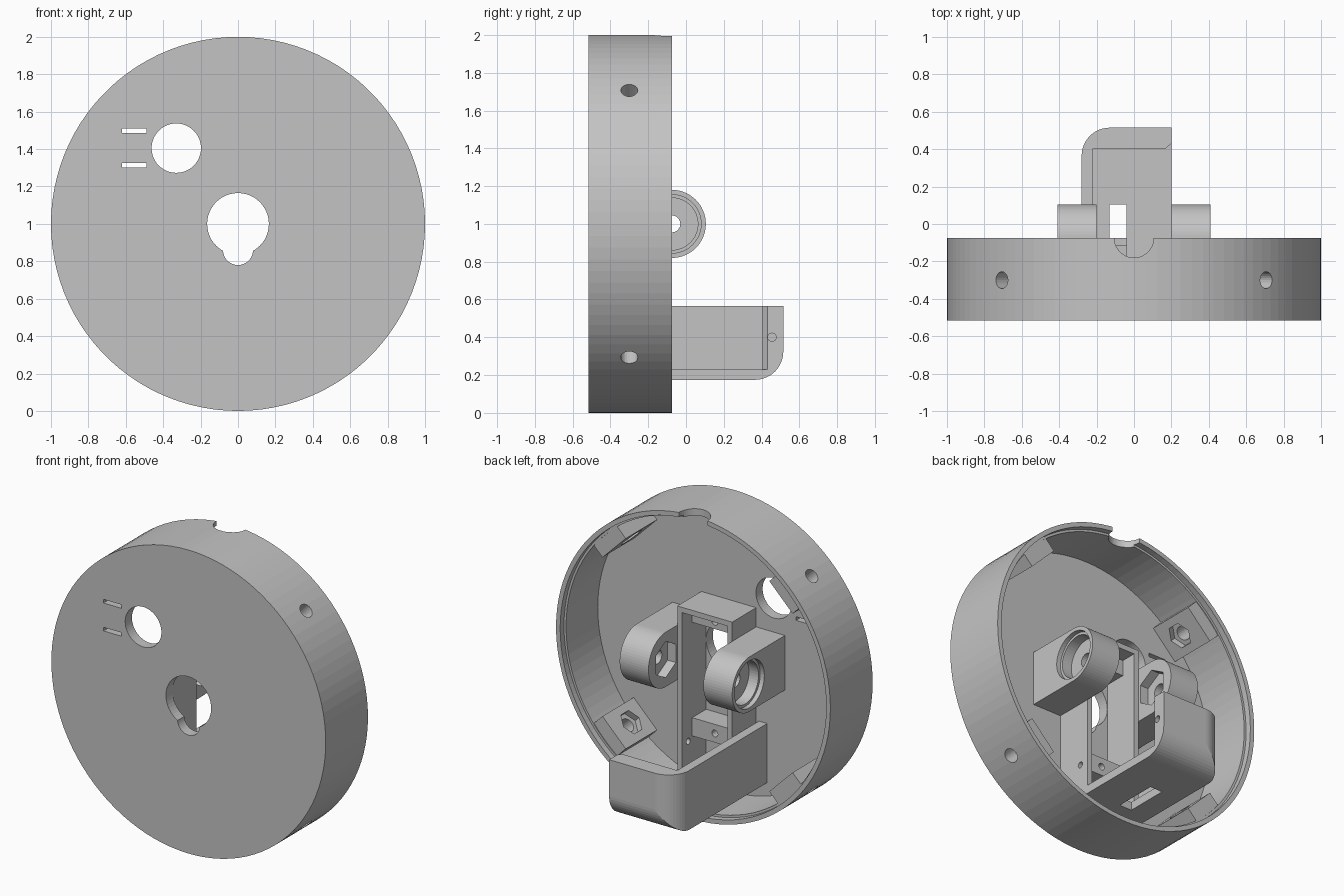
import bpy, bmesh
from math import cos, sin, pi, radians
from mathutils import Matrix, Vector

if "Cube" in bpy.data.objects:
    bpy.data.objects.remove(bpy.data.objects["Cube"])

grey = bpy.data.materials.new("plain_grey")
grey.use_nodes = True
GREY = (0.55, 0.55, 0.55, 1)
grey.diffuse_color = GREY
grey.node_tree.nodes["Principled BSDF"].inputs["Base Color"].default_value = GREY

FRONT, PLATE, BACK = -0.515, -0.445, -0.075   # main depths along y
MID = Vector((0, 0, 1))                       # centre of the housing


def circle(u, v, r, n=48, start=0.0, sweep=2 * pi):
    closed = abs(sweep - 2 * pi) < 1e-6
    steps = n if closed else n - 1
    return [(u + r * cos(start + sweep * i / steps),
             v + r * sin(start + sweep * i / steps)) for i in range(n)]


def rect(u0, u1, v0, v1):
    return [(u0, v0), (u1, v0), (u1, v1), (u0, v1)]


def prism(name, pts, axis, lo, hi, turn=0):
    """Extrude a 2D outline along an axis, then turn it about the housing axis."""
    place = {"X": lambda u, v, w: (w, u, v),
             "Y": lambda u, v, w: (u, w, v),
             "Z": lambda u, v, w: (u, v, w)}[axis]
    bm = bmesh.new()
    a = [bm.verts.new(place(u, v, lo)) for u, v in pts]
    b = [bm.verts.new(place(u, v, hi)) for u, v in pts]
    bm.faces.new(a)
    bm.faces.new(b)
    for i in range(len(pts)):
        j = (i + 1) % len(pts)
        bm.faces.new((a[i], a[j], b[j], b[i]))
    bmesh.ops.recalc_face_normals(bm, faces=bm.faces)
    if turn:
        bmesh.ops.rotate(bm, verts=bm.verts, cent=MID,
                         matrix=Matrix.Rotation(radians(turn), 3, "Y"))
    mesh = bpy.data.meshes.new(name)
    bm.to_mesh(mesh)
    bm.free()
    ob = bpy.data.objects.new(name, mesh)
    bpy.context.scene.collection.objects.link(ob)
    mesh.materials.append(grey)
    return ob


def combine(ob, others, mode="DIFFERENCE"):
    """Apply booleans one after another and drop the helper objects."""
    for other in others:
        mod = ob.modifiers.new("cut", "BOOLEAN")
        mod.operation = mode
        mod.solver = "EXACT"
        mod.object = other
        bpy.context.view_layer.objects.active = ob
        bpy.ops.object.modifier_apply(modifier=mod.name)
        bpy.data.objects.remove(other)
    return ob


def cutter(pts, axis, lo, hi, turn=0):
    ob = prism("cutter", pts, axis, lo, hi, turn)
    ob.hide_render = True
    return ob


def box(name, x, y, z):
    return prism(name, rect(*x, *y), "Z", *z)


# Round housing: front plate, rim and stepped lip
housing = prism("housing", circle(0, 1, 1, 100), "Y", FRONT, BACK)
cuts = [cutter(circle(0, 1, 0.955, 100), "Y", PLATE, 0.1),
        cutter(circle(0, 1, 0.97, 100), "Y", BACK - 0.04, 0.2)]
# Front openings: keyhole, round window and two slits
for u, v, r in ((0, 1, 0.165), (0, 0.86, 0.08), (-0.33, 1.405, 0.132)):
    cuts.append(cutter(circle(u, v, r), "Y", -0.7, -0.3))
for z in (1.313, 1.497):
    cuts.append(cutter(rect(-0.62, -0.49, z - 0.012, z + 0.012), "Y", -0.7, -0.3))
# Cable notch at the top of the rim
cuts.append(cutter(circle(0, BACK, 0.105), "Z", 1.8, 2.2))
# Diagonal screw holes through the rim
DIAGONALS = (45, 135, 225, 315)
for turn in DIAGONALS:
    cuts.append(cutter(circle(-0.3, 1, 0.045, 24), "X", 0.7, 1.2, turn))
combine(housing, cuts)

# Nut blocks behind the screw holes
for i, turn in enumerate(DIAGONALS):
    block = prism(f"nut_block_{i + 1}", rect(-0.46, -0.12, 0.88, 1.12),
                  "X", 0.86, 0.965, turn)
    combine(block, [cutter(circle(-0.3, 1, 0.045, 24), "X", 0.7, 1.2, turn),
                    cutter(circle(-0.3, 1, 0.08, 6), "X", 0.7, 0.9, turn)])

# Pivot arms with stepped bearing seat outside and hex pocket inside
for name, s in (("left_arm", 1), ("right_arm", -1)):
    def along(a, b):
        return sorted((s * a, s * b))
    outline = [(-0.46, 0.82)] + circle(BACK, 1, 0.18, 33, -pi / 2, pi) + [(-0.46, 1.18)]
    arm = prism(name, outline, "X", *along(0.2, 0.41))
    combine(arm, [cutter(circle(BACK, 1, 0.155), "X", *along(0.38, 0.6)),
                  cutter(circle(BACK, 1, 0.138), "X", *along(0.31, 0.61)),
                  cutter(circle(BACK, 1, 0.045, 24), "X", *along(0, 0.7)),
                  cutter(circle(BACK, 1, 0.12, 6, pi / 6), "X", *along(0.1, 0.26))])

# Motor frame: two posts, top bar and recessed mounting ledges
FRAME_Y = (-0.46, -0.195)
left_post = box("left_post", (0.165, 0.2), FRAME_Y, (0.2, 1.307))
combine(left_post, [cutter(circle(-0.26, 0.4, 0.02, 16), "X", 0, 0.4)])
box("right_post", (-0.2, -0.165), FRAME_Y, (0.2, 1.307))
box("frame_top", (-0.18, 0.18), FRAME_Y, (1.272, 1.307))
for name, z0, z1 in (("upper_ledge", 1.168, 1.29), ("lower_ledge", 0.42, 0.54)):
    ledge = box(name, (-0.18, 0.18), (-0.46, -0.3), (z0, z1))
    mid = 1.215 if z0 > 1 else 0.48
    combine(ledge, [cutter(circle(0, mid, 0.022, 16), "Y", -0.42, 0)])

# Battery tray: rounded at the back, open on top and on the left side
plan = [(0.2, -0.46), (0.2, 0.515)] + \
    circle(-0.13, 0.365, 0.15, 13, pi / 2, pi / 2) + [(-0.28, -0.46)]
side = [(-0.46, 0.565), (-0.46, 0.175)] + \
    circle(0.365, 0.325, 0.15, 13, -pi / 2, pi / 2) + [(0.515, 0.565)]
tray = prism("battery_tray", plan, "Z", 0.1, 0.7)
combine(tray, [cutter(side, "X", -0.5, 0.4)], "INTERSECT")
chamfer = [(0.17, 0.39), (0.22, 0.39), (0.22, 0.447), (0.17, 0.405)]
combine(tray, [cutter(rect(-0.22, 0.4, PLATE, 0.405), "Z", 0.23, 0.8),
               cutter(chamfer, "Z", 0.23, 0.9),
               cutter(rect(-0.13, -0.04, -0.18, 0.105), "Z", 0, 0.4),
               cutter(circle(0.455, 0.4, 0.022, 16), "X", 0.05, 0.5)])
